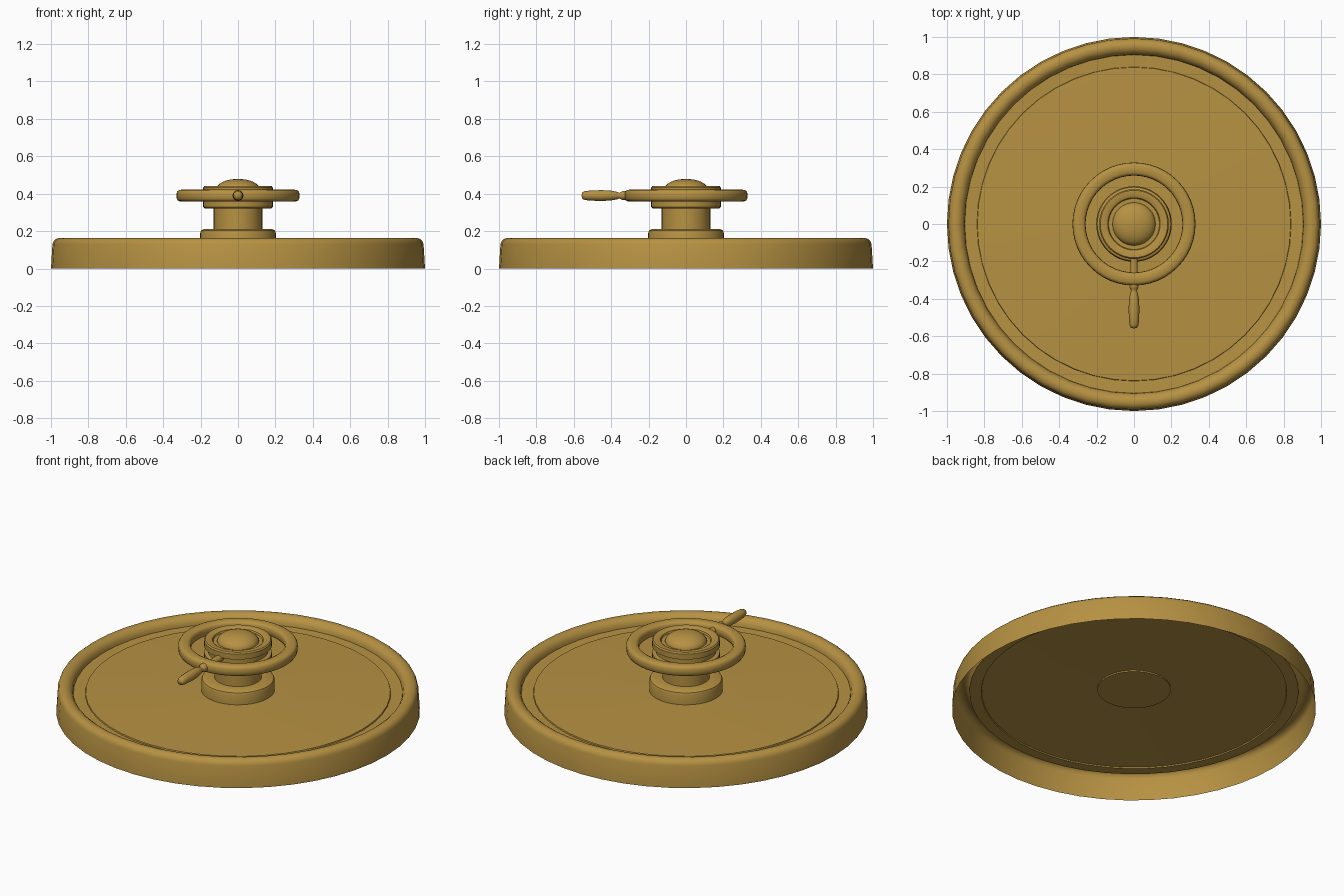
import bpy, bmesh, math
from mathutils import Matrix

if "Cube" in bpy.data.objects:
    bpy.data.objects.remove(bpy.data.objects["Cube"])

brass = bpy.data.materials.new("aged brass")
brass.diffuse_color = (0.47, 0.285, 0.055, 1)
brass.use_nodes = True
brass.node_tree.nodes["Principled BSDF"].inputs["Base Color"].default_value = brass.diffuse_color


def lathe(name, profile, segs, matrix=None, closed=False, angle=35):
    """Spin an (r, z) profile about z; points at r = 0 become poles."""
    bm = bmesh.new()
    rings = []
    for r, z in profile:
        if r < 1e-6:
            rings.append([bm.verts.new((0, 0, z))] * segs)
        else:
            rings.append([bm.verts.new((r * math.cos(2 * math.pi * i / segs),
                                        r * math.sin(2 * math.pi * i / segs), z))
                          for i in range(segs)])
    pairs = list(zip(rings, rings[1:]))
    if closed:
        pairs.append((rings[-1], rings[0]))
    for a, b in pairs:
        for i in range(segs):
            j = (i + 1) % segs
            quad = list(dict.fromkeys((a[i], a[j], b[j], b[i])))
            if len(quad) > 2:
                bm.faces.new(quad)
    if matrix:
        bm.transform(matrix)
    mesh = bpy.data.meshes.new(name)
    bm.to_mesh(mesh)
    bm.free()
    ob = bpy.data.objects.new(name, mesh)
    mesh.materials.append(brass)
    bpy.context.collection.objects.link(ob)
    bpy.ops.object.select_all(action='DESELECT')
    ob.select_set(True)
    bpy.context.view_layer.objects.active = ob
    bpy.ops.object.shade_smooth_by_angle(angle=math.radians(angle))
    return ob


# Thin hollow lid: side wall, rolled rim, groove and shallow cone, open below
lathe("lid_shell", [(1.0, 0), (0.992, 0.13), (0.985, 0.148), (0.972, 0.159),
                    (0.953, 0.163), (0.934, 0.159), (0.918, 0.147),
                    (0.908, 0.13), (0.905, 0.112), (0.84, 0.110),
                    (0.838, 0.117), (0.2, 0.133), (0, 0.134)], 48)

# Hub base and stem
lathe("hub_base", [(0, 0.125), (0.202, 0.125), (0.202, 0.19), (0.197, 0.203),
                   (0.184, 0.21), (0.125, 0.21)], 48)
lathe("hub_stem", [(0.13, 0.20), (0.13, 0.33)], 40)

# Grooved collar with a dished top
lathe("collar", [(0, 0.322), (0.178, 0.322), (0.186, 0.33), (0.186, 0.36),
                 (0.165, 0.365), (0.165, 0.395), (0.186, 0.40), (0.186, 0.433),
                 (0.18, 0.441), (0.15, 0.441), (0.14, 0.435), (0.136, 0.425),
                 (0, 0.425)], 48)

# Domed cap
cap = [(0.115 * math.cos(t * math.pi / 16), 0.425 + 0.054 * math.sin(t * math.pi / 16))
       for t in range(8)] + [(0, 0.479)]
lathe("cap_dome", cap, 32)


# Hand wheel with a rounded-square section
def power(v):
    return math.copysign(abs(v) ** 0.65, v)


section = [(0.294 + 0.035 * power(math.cos(t * math.pi / 8)),
            0.39 + 0.032 * power(math.sin(t * math.pi / 8))) for t in range(16)]
lathe("hand_wheel", section, 48, closed=True, angle=60)

# Spoke and turned grip pointing to the front
forward = Matrix.Translation((0, 0, 0.39)) @ Matrix.Rotation(math.pi / 2, 4, 'X')
lathe("spoke", [(0.02, 0.15), (0.02, 0.29)], 16, forward)
lathe("grip", [(0.024, 0.31), (0.025, 0.335), (0.02, 0.347), (0.015, 0.357),
               (0.02, 0.368), (0.026, 0.40), (0.029, 0.45), (0.027, 0.51),
               (0.024, 0.54), (0.018, 0.554), (0, 0.559)], 16, forward, angle=60)
